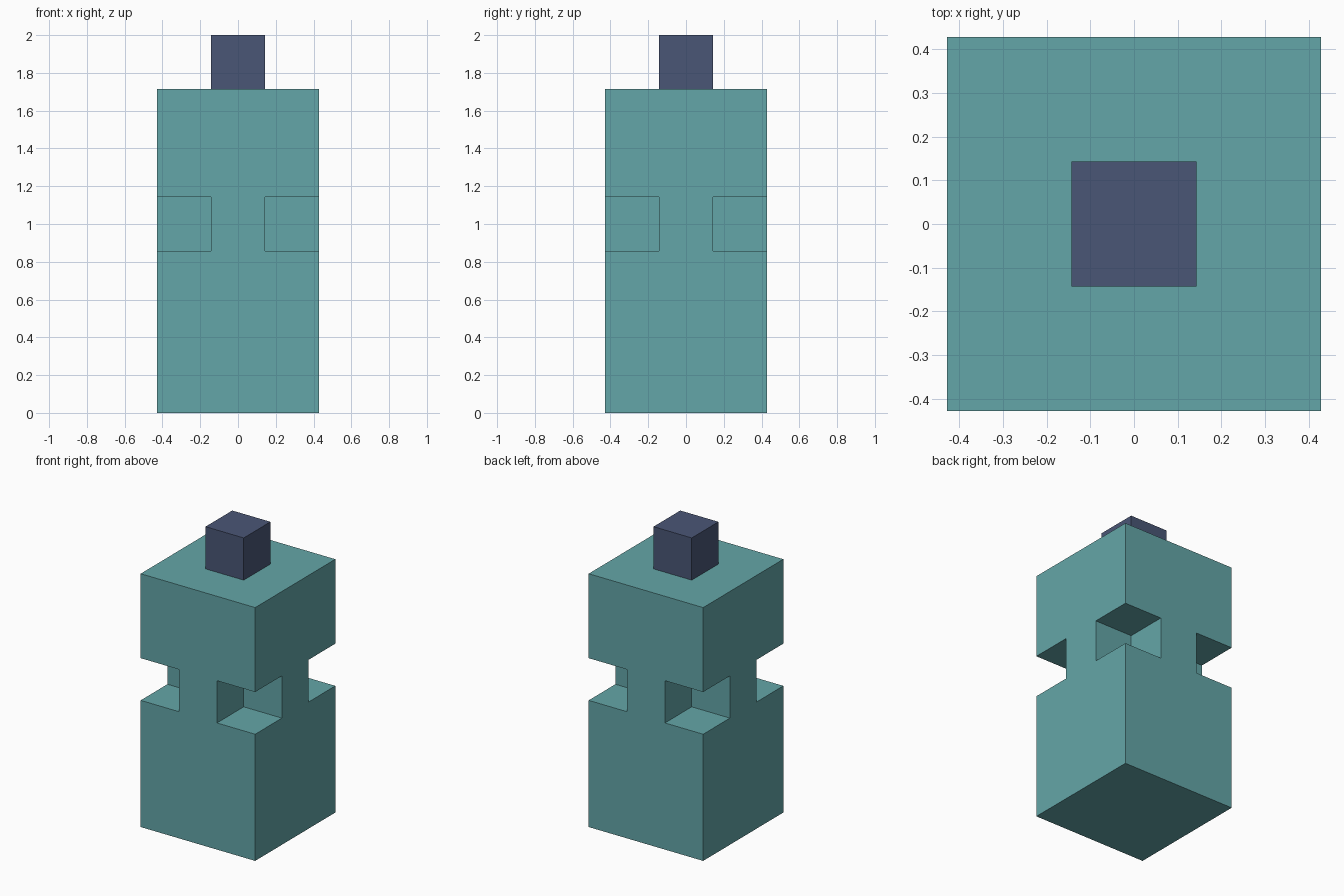
import bpy, bmesh, math
from mathutils import Vector

if "Cube" in bpy.data.objects:
    bpy.data.objects.remove(bpy.data.objects["Cube"])

U = 2 / 7  # one cube unit: the model is seven units tall


def material(name, rgb):
    mat = bpy.data.materials.new(name)
    mat.diffuse_color = (*rgb, 1)
    mat.use_nodes = True
    mat.node_tree.nodes["Principled BSDF"].inputs["Base Color"].default_value = mat.diffuse_color
    return mat


def block_part(name, cells, mat):
    """Build the outer skin of a set of unit cells, merged into flat faces."""
    bm = bmesh.new()
    for cell in cells:
        centre = Vector(cell) * U + Vector((0, 0, U / 2))
        for axis in range(3):
            for sign in (-1, 1):
                step = [0, 0, 0]
                step[axis] = sign
                if tuple(c + s for c, s in zip(cell, step)) in cells:
                    continue
                n = Vector(step)
                a = Vector([step[2], step[0], step[1]])
                b = n.cross(a)
                corners = ((-1, -1), (1, -1), (1, 1), (-1, 1))
                bm.faces.new([bm.verts.new(centre + (n + a * i + b * j) * U / 2)
                              for i, j in corners])
    bmesh.ops.remove_doubles(bm, verts=bm.verts, dist=1e-4)
    bmesh.ops.dissolve_limit(bm, angle_limit=math.radians(1),
                             verts=bm.verts, edges=bm.edges)
    bmesh.ops.recalc_face_normals(bm, faces=bm.faces)
    mesh = bpy.data.meshes.new(name)
    bm.to_mesh(mesh)
    bm.free()
    mesh.materials.append(mat)
    obj = bpy.data.objects.new(name, mesh)
    bpy.context.collection.objects.link(obj)
    return obj


teal = material("teal", (0.127, 0.381, 0.392))
navy = material("slate navy", (0.0685, 0.0931, 0.181))

# Body: 3 x 3 x 6 units, with the four corners cut out of the fourth layer
body = {(x, y, z) for x in (-1, 0, 1) for y in (-1, 0, 1) for z in range(6)
        if not (z == 3 and x and y)}
block_part("notched_body", body, teal)

# Small cube on top
block_part("top_cube", {(0, 0, 6)}, navy)
